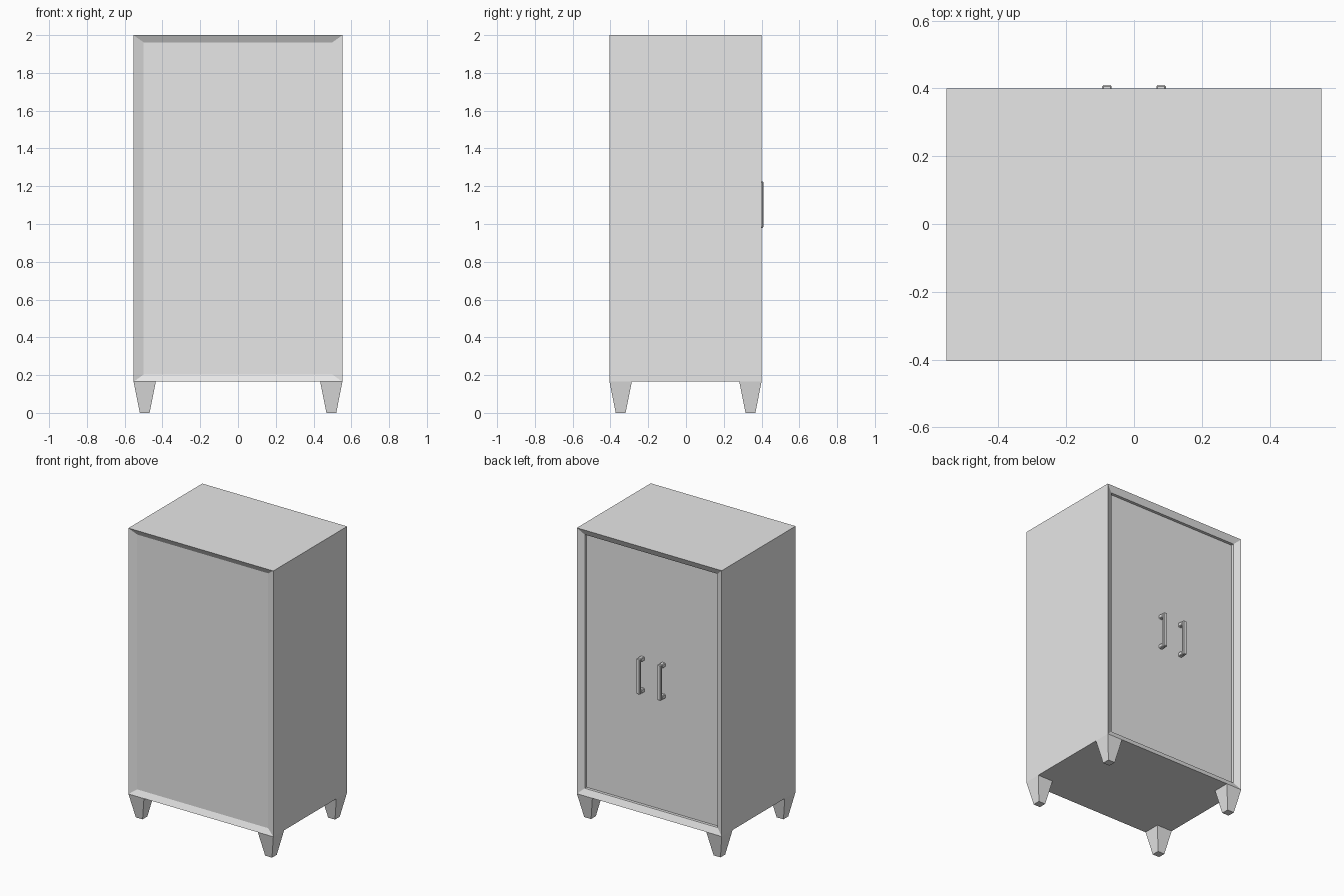
import bpy
import bmesh
from mathutils import Vector

default = bpy.data.objects.get("Cube")
if default:
    bpy.data.objects.remove(default)

# Single plain grey finish
grey = bpy.data.materials.new("light_grey")
grey.use_nodes = True
COLOUR = (0.8, 0.8, 0.8, 1)
grey.diffuse_color = COLOUR
grey.node_tree.nodes["Principled BSDF"].inputs["Base Color"].default_value = COLOUR


def add_object(name, bm):
    bmesh.ops.recalc_face_normals(bm, faces=bm.faces)
    mesh = bpy.data.meshes.new(name)
    bm.to_mesh(mesh)
    bm.free()
    mesh.materials.append(grey)
    obj = bpy.data.objects.new(name, mesh)
    bpy.context.collection.objects.link(obj)
    return obj


def loft(name, rings):
    """Skin a list of four-cornered rings and cap both ends."""
    bm = bmesh.new()
    loops = [[bm.verts.new(p) for p in ring] for ring in rings]
    for a, b in zip(loops, loops[1:]):
        for i in range(4):
            j = (i + 1) % 4
            bm.faces.new((a[i], a[j], b[j], b[i]))
    bm.faces.new(loops[0])
    bm.faces.new(loops[-1])
    return add_object(name, bm)


def add_box(bm, lo, hi):
    lo, hi = Vector(lo), Vector(hi)
    verts = bmesh.ops.create_cube(bm, size=1)["verts"]
    for v in verts:
        v.co = (lo + hi) / 2 + v.co * (hi - lo)


HALF_X, FRONT, BACK, BASE, TOP = 0.553, -0.405, 0.40, 0.165, 2.0
PANEL = BACK - 0.04


def frame_ring(y, inset_x, inset_z):
    x, lo, hi = HALF_X - inset_x, BASE + inset_z, TOP - inset_z
    return [(-x, y, lo), (x, y, lo), (x, y, hi), (-x, y, hi)]


# Cabinet: sloping recess on one face, sloping frame with stepped door panel on the other
loft("cabinet_body", [
    frame_ring(FRONT + 0.02, 0.053, 0.038),
    frame_ring(FRONT, 0, 0),
    frame_ring(BACK, 0, 0),
    frame_ring(BACK - 0.02, 0.046, 0.042),
    frame_ring(PANEL, 0.046, 0.042),
])


def square_ring(cx, cy, half, z):
    return [(cx + sx * half, cy + sy * half, z)
            for sx, sy in ((-1, -1), (1, -1), (1, 1), (-1, 1))]


# Tapered square legs, flush with the cabinet corners
LEG = 0.059
for side, sx in (("right", -1), ("left", 1)):
    for end, y in (("front", FRONT + LEG), ("back", BACK - LEG)):
        x = sx * (HALF_X - LEG)
        loft(f"{end}_{side}_leg",
             [square_ring(x, y, 0.026, 0), square_ring(x, y, LEG, BASE)])

# Door handles: a slim bar on two feet, with softened edges
for side, x in (("right", -0.08), ("left", 0.08)):
    bm = bmesh.new()
    w = 0.014
    add_box(bm, (x - w, 0.39, 0.98), (x + w, 0.41, 1.225))
    for z in (0.98, 1.197):
        add_box(bm, (x - w, PANEL - 0.005, z), (x + w, 0.395, z + 0.028))
    handle = add_object(f"{side}_door_handle", bm)
    bevel = handle.modifiers.new("soft_edges", "BEVEL")
    bevel.width = 0.004
    bevel.segments = 1
